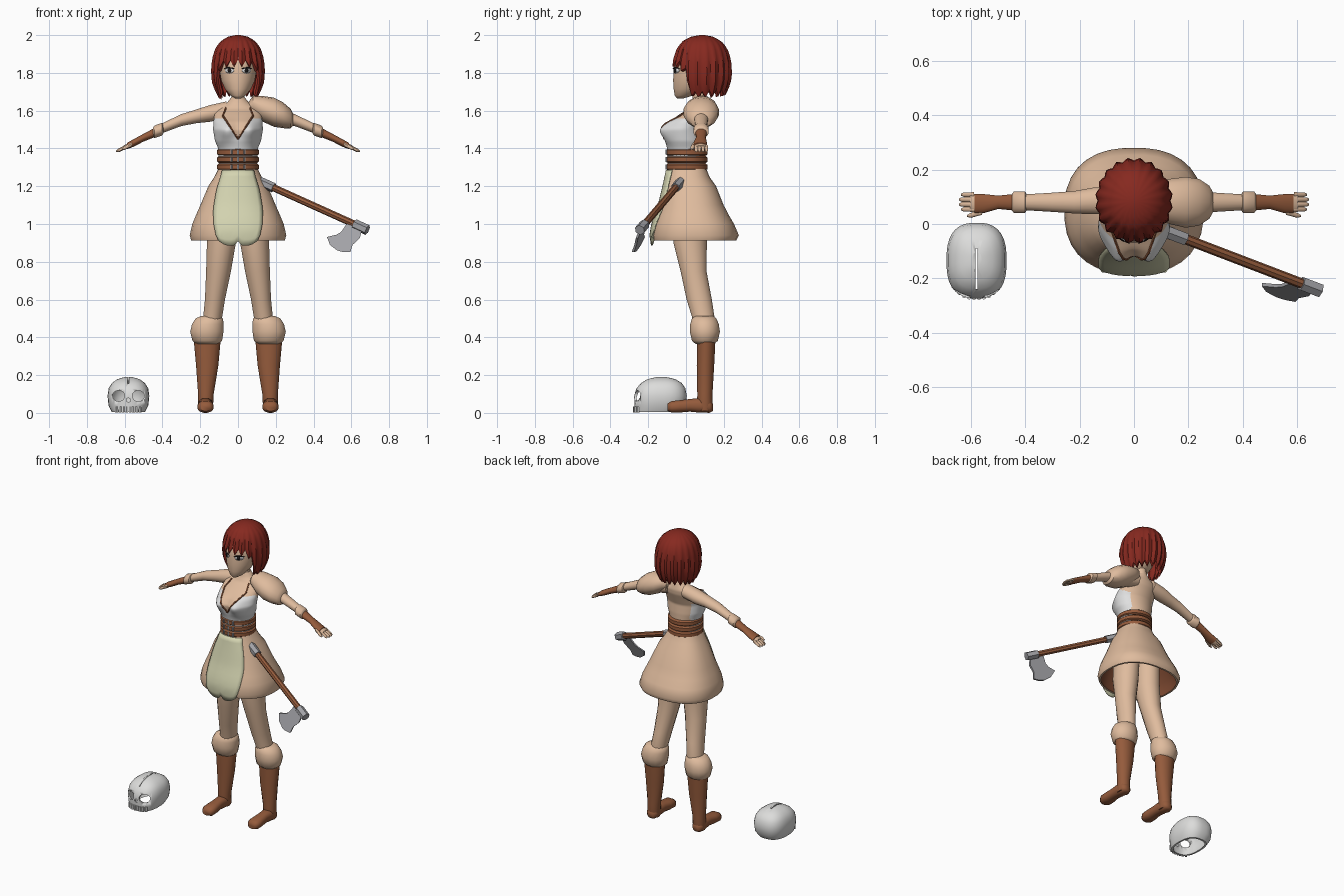
import bpy, bmesh, math
from mathutils import Vector

if "Cube" in bpy.data.objects:
    bpy.data.objects.remove(bpy.data.objects["Cube"])

COL = {"tan": (.74, .50, .34), "hair_red": (.24, .022, .014), "white_cloth": (.74, .74, .74),
       "brown_leather": (.30, .105, .045), "cream_cloth": (.66, .66, .44), "steel": (.36, .36, .38),
       "lining_brown": (.20, .065, .03), "black": (.012, .01, .01), "bone": (.72, .72, .71)}
MAT = {}
for k, c in COL.items():
    MAT[k] = bpy.data.materials.new(k)
    MAT[k].diffuse_color = (*c, 1)


def finish(name, bm, mats, rule=None, angle=45):
    bmesh.ops.recalc_face_normals(bm, faces=bm.faces)
    if rule:
        for f in bm.faces:
            f.material_index = rule(f.calc_center_median(), f.normal)
    me = bpy.data.meshes.new(name)
    bm.to_mesh(me)
    bm.free()
    for m in mats.split():
        me.materials.append(MAT[m])
    ob = bpy.data.objects.new(name, me)
    bpy.context.collection.objects.link(ob)
    bpy.ops.object.select_all(action='DESELECT')
    ob.select_set(True)
    bpy.context.view_layer.objects.active = ob
    bpy.ops.object.shade_smooth_by_angle(angle=math.radians(angle))
    return ob


def skin_rows(bm, rows, caps=True):
    n = len(rows[0])
    for a, b in zip(rows, rows[1:]):
        for i in range(n):
            bm.faces.new((a[i], a[(i + 1) % n], b[(i + 1) % n], b[i]))
    if caps:
        bm.faces.new(rows[0])
        bm.faces.new(rows[-1])


def power(v, e):
    return math.copysign(abs(v) ** (2 / e), v)


# ring = (position on axis, centre 1, centre 2, radius 1, radius 2)
def loft(name, rings, mats, axis='z', n=16, e=2, side=1, caps=True, rule=None, warp=None, angle=45):
    bm = bmesh.new()
    rows = []
    for p, a, b, ra, rb in rings:
        row = []
        for i in range(n):
            t = 2 * math.pi * (i + .5) / n
            u, v = a + ra * power(math.cos(t), e), b + rb * power(math.sin(t), e)
            x, y, z = {'z': (u, v, p), 'x': (p, u, v), 'y': (u, p, v)}[axis]
            if warp:
                y = warp(x, y, z)
            row.append(bm.verts.new((x * side, y, z)))
        rows.append(row)
    skin_rows(bm, rows, caps)
    return finish(name, bm, mats, rule, angle)


def at(rings, z):
    for r, s in zip(rings, rings[1:]):
        if z <= s[0]:
            t = max(0, (z - r[0]) / (s[0] - r[0]))
            return tuple(a + t * (b - a) for a, b in zip(r, s))
    return rings[-1]


def front_y(rings, x, z, e=2):
    _, cx, cy, rx, ry = at(rings, z)
    return cy - ry * max(0, 1 - abs((x - cx) / rx) ** e) ** (1 / e)


def rod(name, p, q, r, mat, n=8):
    p, q = Vector(p), Vector(q)
    bm = bmesh.new()
    bmesh.ops.create_cone(bm, cap_ends=True, segments=n, radius1=r, radius2=r, depth=(q - p).length)
    rot = (q - p).to_track_quat('Z', 'Y').to_matrix().to_4x4()
    bmesh.ops.transform(bm, matrix=rot, verts=bm.verts)
    bmesh.ops.translate(bm, vec=(p + q) / 2, verts=bm.verts)
    return finish(name, bm, mat, angle=30)


# Torso with bust, white top cut to a V at the front
torso = [(1.27, 0, .005, .10, .10), (1.40, 0, 0, .105, .10), (1.44, 0, -.005, .122, .105),
         (1.50, 0, -.01, .132, .105), (1.54, 0, .01, .13, .10), (1.58, 0, .045, .125, .08),
         (1.61, 0, .07, .11, .058), (1.64, 0, .075, .06, .045), (1.67, 0, .075, .036, .036)]


def bust(x, y, z):
    if y > 0.03:
        return y
    return y - .035 * math.exp(-((abs(x) - .062) / .04) ** 2 - ((z - 1.495) / .05) ** 2)


def top_rule(c, n):
    return int(c.z < 1.56 - .6 * max(0, c.y) and c.y < .07 and abs(c.x) > .65 * (c.z - 1.45))


loft("torso", [at(torso, 1.27 + .4 * i / 50) for i in range(51)], "tan white_cloth", n=64,
     rule=top_rule, warp=bust)
loft("neck", [(1.62, 0, .075, .037, .037), (1.74, 0, .065, .032, .035)], "tan")

# Neckline straps
for s in (-1, 1):
    pts = []
    for i in range(9):
        z = 1.45 + .165 * i / 8
        x = s * (.65 * (z - 1.45) if i < 7 else .08 - .008 * (i - 6))
        pts.append((x, bust(x, front_y(torso, x, z), z) - .002, z))
    for p, q in zip(pts, pts[1:]):
        rod("neckline_strap", p, q, .005, "brown_leather", 6)

# Three belt bands and buckles
for i in range(3):
    z = 1.283 + .039 * i
    loft("belt_band", [(z + dz, 0, .004, .1 + d, .1 + d) for dz, d in
                       ((0, 0), (.008, .011), (.03, .011), (.038, 0))], "brown_leather", n=28)
    for x in (-.035, 0, .035):
        rod("buckle", (x, -.103, z + .006), (x, -.103, z + .033), .006, "steel", 6)

# Skirt with brown lining, apron over the front
skirt = [(.912, 0, .045, .248, .222), (.94, 0, .048, .257, .233), (1.0, 0, .04, .243, .215),
         (1.05, 0, .034, .222, .192), (1.1, 0, .03, .2, .17), (1.2, 0, .022, .158, .138),
         (1.25, 0, .01, .125, .115), (1.30, 0, .005, .1, .1)]
inner = [(z, a, b, r - .012, q - .012) for z, a, b, r, q in skirt]
loft("skirt", skirt[::-1] + inner, "tan lining_brown", n=32, e=2.4,
     rule=lambda c, n: int(n.x * c.x + n.y * (c.y - .04) < 0 and abs(n.z) < .95), angle=60)
width = [(.88, .085), (.93, .115), (1.0, .13), (1.08, .132), (1.18, .115), (1.28, .085)]
bm = bmesh.new()
rows = []
for j in range(13):
    row = []
    for i in range(13):
        u = i / 6 - 1
        low = .885 + .025 * max(0, 1 - abs(u) * 5) + .025 * abs(u) ** 6
        z = low + (1.285 - low) * j / 12
        x = u * at(width, z)[1]
        y = front_y(skirt, x, z, 2.4) - .009
        row.append(bm.verts.new((x, y, z)))
    rows.append(row)
for a, b in zip(rows, rows[1:]):
    for i in range(12):
        bm.faces.new((a[i], a[i + 1], b[i + 1], b[i]))
finish("apron", bm, "cream_cloth").modifiers.new("thickness", 'SOLIDIFY').thickness = .007

# Limbs, mirrored
for s in (-1, 1):
    loft("leg", [(.38, .15, .1, .05, .05), (.5, .135, .093, .051, .06), (.6, .122, .07, .054, .068),
                 (.75, .103, .04, .067, .07), (.9, .088, .022, .078, .09), (1.1, .08, .025, .078, .095)],
         "tan", side=s)
    loft("boot_cuff", [(.365, .163, .1, .06, .05), (.382, .163, .1, .08, .07), (.43, .165, .1, .09, .081),
                       (.47, .16, .098, .085, .077), (.5, .152, .096, .074, .066), (.512, .148, .095, .05, .05)],
         "tan", side=s, angle=60)
    loft("boot_shaft", [(.01, .172, .1, .036, .037), (.04, .172, .1, .041, .042), (.1, .17, .1, .042, .041),
                        (.25, .163, .103, .06, .047), (.39, .163, .107, .073, .05)], "brown_leather", side=s)
    loft("boot_foot", [(.142, .172, .03, .02, .02), (.125, .172, .033, .037, .033), (.07, .172, .04, .039, .039),
                       (.02, .172, .04, .036, .034), (-.03, .172, .035, .042, .033),
                       (-.075, .172, .032, .043, .031), (-.098, .172, .03, .028, .02)],
         "brown_leather", axis='y', side=s, e=2.4, angle=60)
    loft("arm", [(.06, .085, 1.605, .05, .045), (.15, .085, 1.585, .05, .045), (.22, .08, 1.57, .042, .037),
                 (.3, .08, 1.55, .036, .032), (.43, .08, 1.495, .028, .025)], "tan", axis='x', side=s)
    loft("arm_cuff", [(.395, .08, 1.505, .03, .025), (.402, .08, 1.502, .041, .034),
                      (.442, .08, 1.488, .041, .034), (.45, .08, 1.485, .03, .025)], "tan", axis='x', side=s)
    loft("glove", [(.44, .08, 1.485, .031, .025), (.5, .08, 1.457, .025, .021), (.555, .075, 1.428, .036, .02),
                   (.587, .075, 1.413, .037, .017)], "brown_leather", axis='x', side=s)
    loft("palm", [(.57, .075, 1.42, .033, .015), (.605, .08, 1.404, .033, .012)], "tan", axis='x', side=s)
    for i in range(4):
        y, tip = .054 + .018 * i, .637 + (.008 if i in (1, 2) else 0)
        loft("finger", [(.59, y, 1.41, .01, .011), (tip - .01, y, 1.39, .009, .009),
                        (tip, y, 1.384, .004, .004)], "tan", axis='x', side=s, n=8)
    loft("thumb", [(.56, .046, 1.422, .013, .012), (.6, .032, 1.402, .01, .01), (.615, .03, 1.395, .004, .004)],
         "tan", axis='x', side=s, n=8)

# One puffed sleeve
loft("puff_sleeve", [(.055, .085, 1.615, .035, .03), (.08, .085, 1.63, .065, .05), (.13, .083, 1.61, .085, .068),
                     (.19, .08, 1.592, .096, .077), (.24, .08, 1.575, .088, .068), (.278, .08, 1.558, .062, .052),
                     (.292, .08, 1.552, .035, .032)], "tan", axis='x', n=14, angle=35)

# Head and face
head = [(1.665, 0, -.03, .014, .018), (1.68, 0, -.012, .04, .048), (1.715, 0, .02, .07, .086),
        (1.76, 0, .04, .09, .109), (1.82, 0, .05, .1, .116), (1.88, 0, .06, .1, .118),
        (1.94, 0, .075, .08, .09), (1.97, 0, .08, .03, .04)]
loft("head", head, "tan", n=24, angle=60)


def face_plate(name, pts, mat, off):
    bm = bmesh.new()
    vs = [bm.verts.new((x, front_y(head, x, z) - off, z)) for x, z in pts]
    bm.faces.new(vs)
    ob = finish(name, bm, mat)
    ob.modifiers.new("thickness", 'SOLIDIFY').thickness = .003


for s in (-1, 1):
    def oval(rx, rz, z):
        return [(s * (.046 + rx * math.cos(t * math.pi / 6)), z + rz * math.sin(t * math.pi / 6)) for t in range(12)]
    face_plate("eye_white", oval(.024, .014, 1.812), "white_cloth", .004)
    face_plate("iris", oval(.009, .012, 1.813), "black", .008)
    face_plate("eyelash", [(s * x, z) for x, z in ((.016, 1.82), (.03, 1.829), (.06, 1.831), (.078, 1.82),
                                                   (.06, 1.824), (.03, 1.822))], "black", .008)

# Bob hair: columns with grooves and pointed ends, short over the face
PROF = [(1.64, .085), (1.68, .112), (1.74, .138), (1.80, .145), (1.87, .14), (1.93, .122),
        (1.97, .092), (1.992, .052), (2.0, .012)]
EDGE = [(0, 1.835), (38, 1.83), (54, 1.79), (64, 1.67), (75, 1.665), (180, 1.685)]
bm = bmesh.new()
N, S = 80, 12
rows = []
for j in list(range(S + 1)) + list(range(S, -1, -1)):
    inside = len(rows) > S
    row = []
    for k in range(N):
        a = 2 * math.pi * k / N
        deg = math.degrees(min(a, 2 * math.pi - a))
        groove = (.9, .5, 0, .5)[k % 4] if k % 4 else 1
        low = at(EDGE, deg)[1] + .035 * groove
        t = j / S
        z = 2.0 - (2.0 - low) * t ** 1.5
        r = at(PROF, z)[1] * (1 - .07 * groove * min(1, 1.5 * t)) - (.012 * min(1, 3 * t) + .004 if inside else 0)
        row.append(bm.verts.new((r * math.sin(a), .085 - 1.11 * r * math.cos(a), z - (.006 if inside else 0))))
    rows.append(row)
skin_rows(bm, rows)
finish("hair", bm, "hair_red", angle=40)

# Axe
A, B = Vector((.115, -.027, 1.225)), Vector((.685, -.245, .968))
rod("axe_handle", A.lerp(B, .08), A.lerp(B, .92), .019, "brown_leather")
rod("axe_butt_ferrule", A, A.lerp(B, .13), .026, "steel", 6)
rod("axe_head_socket", A.lerp(B, .88), B, .028, "steel", 6)
outline = [(.66, .985), (.575, 1.0), (.545, .957), (.52, .943), (.471, .931), (.487, .889), (.525, .86),
           (.555, .852), (.595, .852), (.607, .89), (.645, .925)]
bm = bmesh.new()
f = bm.faces.new([bm.verts.new((x, -.026 - .39 * (x - .107) + .43 * (z - 1.225 + .45 * (x - .107)) - .005, z))
                  for x, z in outline])
ext = bmesh.ops.extrude_face_region(bm, geom=[f])
bmesh.ops.translate(bm, vec=(0, .012, 0), verts=[v for v in ext['geom'] if isinstance(v, bmesh.types.BMVert)])
finish("axe_blade", bm, "steel", angle=30)

# Skull shell with cut sockets, nose and crown crack
X = -.58
shell = [(.004, X, -.15, .088, .122), (.04, X, -.137, .106, .136), (.09, X, -.135, .111, .14),
         (.13, X, -.133, .105, .13), (.158, X, -.13, .088, .108), (.178, X, -.13, .06, .075), (.19, X, -.13, .02, .025)]
hollow = [(z - .01 * (i > 0), a, b, max(r - .012, .012), max(q - .012, .012)) for i, (z, a, b, r, q) in enumerate(shell)]
skull = loft("skull", shell[::-1] + hollow, "bone", n=32, e=2.6, angle=50)
bm = bmesh.new()
for x, z, r, n in ((X - .052, .09, .032, 16), (X + .052, .09, .032, 16), (X, .068, .013, 6)):
    g = bmesh.ops.create_cone(bm, cap_ends=True, segments=n, radius1=r, radius2=r, depth=.12)
    for v in g['verts']:
        v.co = Vector((x + v.co.x, -.26 + v.co.z, z + v.co.y * .9))
g = bmesh.ops.create_cube(bm, size=1)
for v in g['verts']:
    v.co = Vector((X + v.co.x * .008, -.165 + v.co.y * .15, .17 + v.co.z * .08))
cutter = finish("skull_cutter", bm, "bone")
cutter.hide_render = True
mod = skull.modifiers.new("sockets", 'BOOLEAN')
mod.operation, mod.object, mod.solver = 'DIFFERENCE', cutter, 'EXACT'
bpy.context.view_layer.objects.active = skull
bpy.ops.object.modifier_apply(modifier=mod.name)
bpy.data.objects.remove(cutter)
for i in range(8):
    x = X - .063 + .018 * i
    y = front_y(shell, x, .02, 2.6)
    rod("tooth", (x, y, .002), (x, y, .035), .008, "bone", 6)

for m in bpy.data.materials:
    if m.users and not m.is_grease_pencil:
        m.use_nodes = True
        m.node_tree.nodes["Principled BSDF"].inputs["Base Color"].default_value = m.diffuse_color
